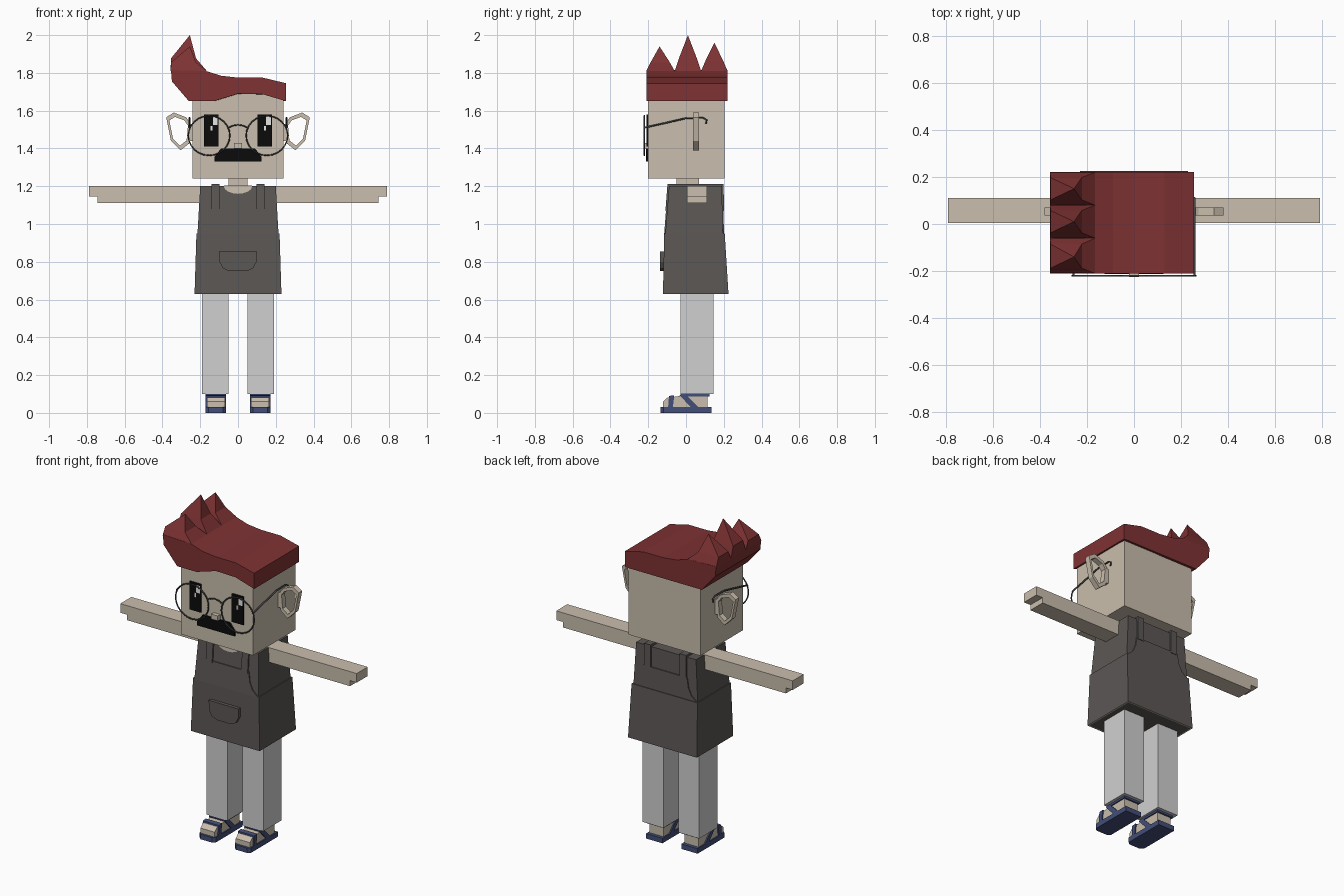
import bpy, bmesh, math
from mathutils import Vector

if "Cube" in bpy.data.objects:
    bpy.data.objects.remove(bpy.data.objects["Cube"])


def material(name, hexcode):
    rgb = [int(hexcode[i:i + 2], 16) / 255 for i in (0, 2, 4)]
    col = [c / 12.92 if c < 0.04 else ((c + 0.055) / 1.055) ** 2.4 for c in rgb] + [1]
    m = bpy.data.materials.new(name)
    m.use_nodes = True
    m.diffuse_color = col
    m.node_tree.nodes["Principled BSDF"].inputs["Base Color"].default_value = col
    return m


SKIN = material("skin", "CABEAD")
HAIR = material("red hair", "7E3233")
CLOTH = material("charcoal cloth", "5B5755")
TROUSER = material("pale grey trousers", "D0D0D0")
SANDAL = material("navy sandal", "424E78")
BLACK = material("black", "0B0B0B")
WHITE = material("eye shine", "E6E6E6")
WIRE = material("dark wire", "484848")


def finish(name, bm, *mats):
    bmesh.ops.recalc_face_normals(bm, faces=bm.faces)
    me = bpy.data.meshes.new(name)
    bm.to_mesh(me)
    bm.free()
    for m in mats:
        me.materials.append(m)
    ob = bpy.data.objects.new(name, me)
    bpy.context.collection.objects.link(ob)
    return ob


def loft(name, ring_a, ring_b, *mats):
    """Closed solid between two matching rings."""
    bm = bmesh.new()
    a = [bm.verts.new(p) for p in ring_a]
    b = [bm.verts.new(p) for p in ring_b]
    n = len(a)
    bm.faces.new(a)
    bm.faces.new(b)
    for i in range(n):
        bm.faces.new((a[i], a[(i + 1) % n], b[(i + 1) % n], b[i]))
    return finish(name, bm, *mats)


def prism_y(name, pts, y0, y1, mat):
    return loft(name, [(x, y0, z) for x, z in pts], [(x, y1, z) for x, z in pts], mat)


def prism_x(name, pts, x0, x1, mat):
    return loft(name, [(x0, y, z) for y, z in pts], [(x1, y, z) for y, z in pts], mat)


def rect(x0, x1, y0, y1, z):
    return [(x0, y0, z), (x1, y0, z), (x1, y1, z), (x0, y1, z)]


def box(name, x, y, z, mat):
    return loft(name, rect(*x, *y, z[0]), rect(*x, *y, z[1]), mat)


def wire(name, pts, radius, mat, closed=False):
    cu = bpy.data.curves.new(name, "CURVE")
    cu.dimensions = "3D"
    cu.bevel_depth = radius
    cu.bevel_resolution = 1
    cu.use_fill_caps = True
    sp = cu.splines.new("POLY")
    sp.points.add(len(pts) - 1)
    for p, co in zip(sp.points, pts):
        p.co = (*co, 1)
    sp.use_cyclic_u = closed
    cu.materials.append(mat)
    ob = bpy.data.objects.new(name, cu)
    bpy.context.collection.objects.link(ob)


def mirror_pts(pts):
    return pts + [(-x, z) for x, z in reversed(pts)]


# Head and neck
box("head", (-0.24, 0.24), (-0.2, 0.205), (1.24, 1.72), SKIN)
box("neck", (-0.05, 0.05), (-0.05, 0.07), (1.15, 1.25), SKIN)

# Hair: wavy fringe at the front, straight hem at the back
hem = [(-0.26, 1.65), (-0.13, 1.65), (0, 1.69), (0.13, 1.687), (0.255, 1.65)]
crown = [(0.255, 1.745), (0.13, 1.775), (0, 1.775), (-0.09, 1.785),
         (-0.17, 1.81), (-0.355, 1.815), (-0.35, 1.755)]
loft("hair",
     [(x, -0.21, z) for x, z in hem + crown],
     [(x, 0.22, z) for x, z in [(x, 1.65) for x, _ in hem] + crown], HAIR)

# Three swept spikes
for label, y0, y1, tip_y, tip_z in (("front", -0.21, -0.06, -0.14, 1.94),
                                    ("middle", -0.06, 0.08, 0.01, 2.0),
                                    ("back", 0.08, 0.22, 0.15, 1.96)):
    bm = bmesh.new()
    h = tip_z - 1.81
    rings = []
    for t, xa, xb, k in ((0, -0.357, -0.165, 1), (0.35, -0.355, -0.222, 0.68)):
        ya, yb = tip_y + (y0 - tip_y) * k, tip_y + (y1 - tip_y) * k
        rings.append([bm.verts.new(p) for p in rect(xa, xb, ya, yb, 1.81 + h * t)])
    tip = bm.verts.new((-0.255, tip_y, tip_z))
    bm.faces.new(rings[0])
    for i in range(4):
        j = (i + 1) % 4
        bm.faces.new((rings[0][i], rings[0][j], rings[1][j], rings[1][i]))
        bm.faces.new((rings[1][i], rings[1][j], tip))
    finish("hair_spike_" + label, bm, HAIR)

# Moustache and nose
prism_y("moustache", mirror_pts([(0.125, 1.33), (0.125, 1.355), (0.09, 1.4)]),
        -0.213, -0.2, BLACK)
box("nose", (-0.022, 0.022), (-0.225, -0.2), (1.4, 1.43), SKIN)

# Body: torso and flared skirt with a lighter inner rim below
loft("torso", rect(-0.215, 0.215, -0.11, 0.195, 0.94),
     rect(-0.2, 0.2, -0.09, 0.19, 1.2), CLOTH)
skirt = loft("apron_skirt", rect(-0.23, 0.23, -0.122, 0.225, 0.63),
             rect(-0.22, 0.22, -0.115, 0.205, 0.95), CLOTH, SKIN)
bm = bmesh.new()
bm.from_mesh(skirt.data)
under = [f for f in bm.faces if f.normal.z < -0.9]
for f in bmesh.ops.inset_region(bm, faces=under, thickness=0.012)["faces"]:
    f.material_index = 1
bm.to_mesh(skirt.data)
bm.free()


def front_y(z):
    return -0.09 - 0.02 * (1.2 - z) / 0.26


def back_y(z):
    return 0.19 + 0.005 * (1.2 - z) / 0.26


def plate(name, pts, side, depth, mat):
    """Thin panel lying on the sloped front or back of the torso."""
    surf, d = (front_y, -depth) if side == "front" else (back_y, depth)
    loft(name, [(x, surf(z) - d * 0.5, z) for x, z in pts],
         [(x, surf(z) + d, z) for x, z in pts], mat)


# Apron bib and straps on both faces
bib = mirror_pts([(0.217, 0.945), (0.175, 0.98), (0.155, 1.02), (0.145, 1.08)])
for side in ("front", "back"):
    plate("bib_" + side, bib, side, 0.006, CLOTH)
    for s, label in ((1, "left"), (-1, "right")):
        strap = [(s * x, z) for x, z in
                 ((0.097, 1.07), (0.14, 1.07), (0.14, 1.213), (0.097, 1.213))]
        plate("strap_%s_%s" % (side, label), strap, side, 0.009, CLOTH)
for s, label in ((1, "left"), (-1, "right")):
    box("shoulder_strap_" + label, (s * 0.097, s * 0.14), (-0.09, 0.19), (1.195, 1.213), CLOTH)

# Neckline opening
arc = [(0.075 * math.cos(a), 1.2 - 0.04 * math.sin(a))
       for a in [math.pi * i / 8 for i in range(9)]]
plate("neckline", arc, "front", 0.003, SKIN)
box("neckline_top", (-0.075, 0.075), (-0.09, 0.08), (1.19, 1.203), SKIN)

# Pocket with rounded lower corners
prism_y("pocket", mirror_pts([(0.045, 0.75), (0.08, 0.765), (0.098, 0.8), (0.1, 0.855)]),
        -0.137, -0.11, CLOTH)

EAR = [(0.25, 1.53), (0.275, 1.565), (0.34, 1.59), (0.38, 1.565),
       (0.355, 1.44), (0.305, 1.39), (0.26, 1.425)]

for s, label in ((1, "left"), (-1, "right")):
    # Arm with a stepped hand
    prism_y("arm_" + label, [(s * x, z) for x, z in
            ((0.18, 1.2), (0.79, 1.2), (0.79, 1.145), (0.745, 1.145), (0.745, 1.112), (0.18, 1.112))],
            0.005, 0.11, SKIN)

    # Trouser leg
    box("leg_" + label, (s * 0.05, s * 0.19), (-0.03, 0.145), (0.1, 0.66), TROUSER)

    # Foot and sandal
    prism_x("foot_" + label, [(-0.122, 0.025), (-0.122, 0.06), (-0.1, 0.08), (-0.03, 0.09),
            (0, 0.11), (0.115, 0.11), (0.115, 0.025)], s * 0.07, s * 0.165, SKIN)
    x = (s * 0.063, s * 0.172)
    loft("sandal_sole_" + label,
         [(s * a, b, 0) for a, b in ((0.063, 0.135), (0.172, 0.135), (0.172, -0.12),
                                     (0.155, -0.135), (0.08, -0.135), (0.063, -0.12))],
         [(s * a, b, 0.03) for a, b in ((0.063, 0.135), (0.172, 0.135), (0.172, -0.12),
                                        (0.155, -0.135), (0.08, -0.135), (0.063, -0.12))], SANDAL)
    prism_x("toe_strap_" + label, [(-0.095, 0.025), (-0.07, 0.025), (-0.062, 0.093),
            (-0.09, 0.09)], *x, SANDAL)
    prism_x("cross_strap_" + label, [(-0.035, 0.095), (0, 0.095), (0.07, 0.025),
            (0.03, 0.025)], *x, SANDAL)
    box("ankle_strap_" + label, x, (-0.03, 0.125), (0.088, 0.1), SANDAL)

    # Open ring ear: outer outline bridged to a shrunken inner outline
    bm = bmesh.new()
    mid = Vector((0.312, 1.495))
    loops = []
    for scale, y in ((1, 0.037), (1, 0.07), (0.76, 0.07), (0.76, 0.037)):
        pts = [mid + (Vector(p) - mid) * scale for p in EAR]
        loops.append([bm.verts.new((s * p.x, y, p.y)) for p in pts])
    for k in range(4):
        a, b = loops[k], loops[(k + 1) % 4]
        for i in range(len(EAR)):
            j = (i + 1) % len(EAR)
            bm.faces.new((a[i], a[j], b[j], b[i]))
    finish("ear_" + label, bm, SKIN)
    box("ear_root_" + label, (s * 0.235, s * 0.262), (0.04, 0.067), (1.44, 1.53), SKIN)

    # Eye plate with two shines
    box("eye_" + label, (s * 0.103, s * 0.18), (-0.208, -0.2), (1.41, 1.58), BLACK)
    c = s * 0.1415
    box("eye_shine_" + label, (c + 0.008, c + 0.034), (-0.21, -0.207), (1.525, 1.57), WHITE)
    box("eye_glint_" + label, (c - 0.003, c + 0.007), (-0.21, -0.207), (1.495, 1.52), WHITE)

    # Spectacle rim and temple
    rim = [(s * 0.153 + 0.11 * math.cos(a), -0.22, 1.468 + 0.105 * math.sin(a))
           for a in [math.tau * i / 24 for i in range(24)]]
    wire("rim_" + label, rim, 0.004, WIRE, closed=True)
    wire("temple_" + label, [(s * 0.257, y, z) for y, z in
         ((-0.22, 1.51), (-0.1, 1.537), (0, 1.56), (0.09, 1.562), (0.11, 1.55), (0.105, 1.53))],
         0.005, WIRE)

# Spectacle bridge
wire("bridge", [(x, -0.22, 1.525 - 6 * x * x) for x in (-0.05, -0.025, 0, 0.025, 0.05)],
     0.004, WIRE)
